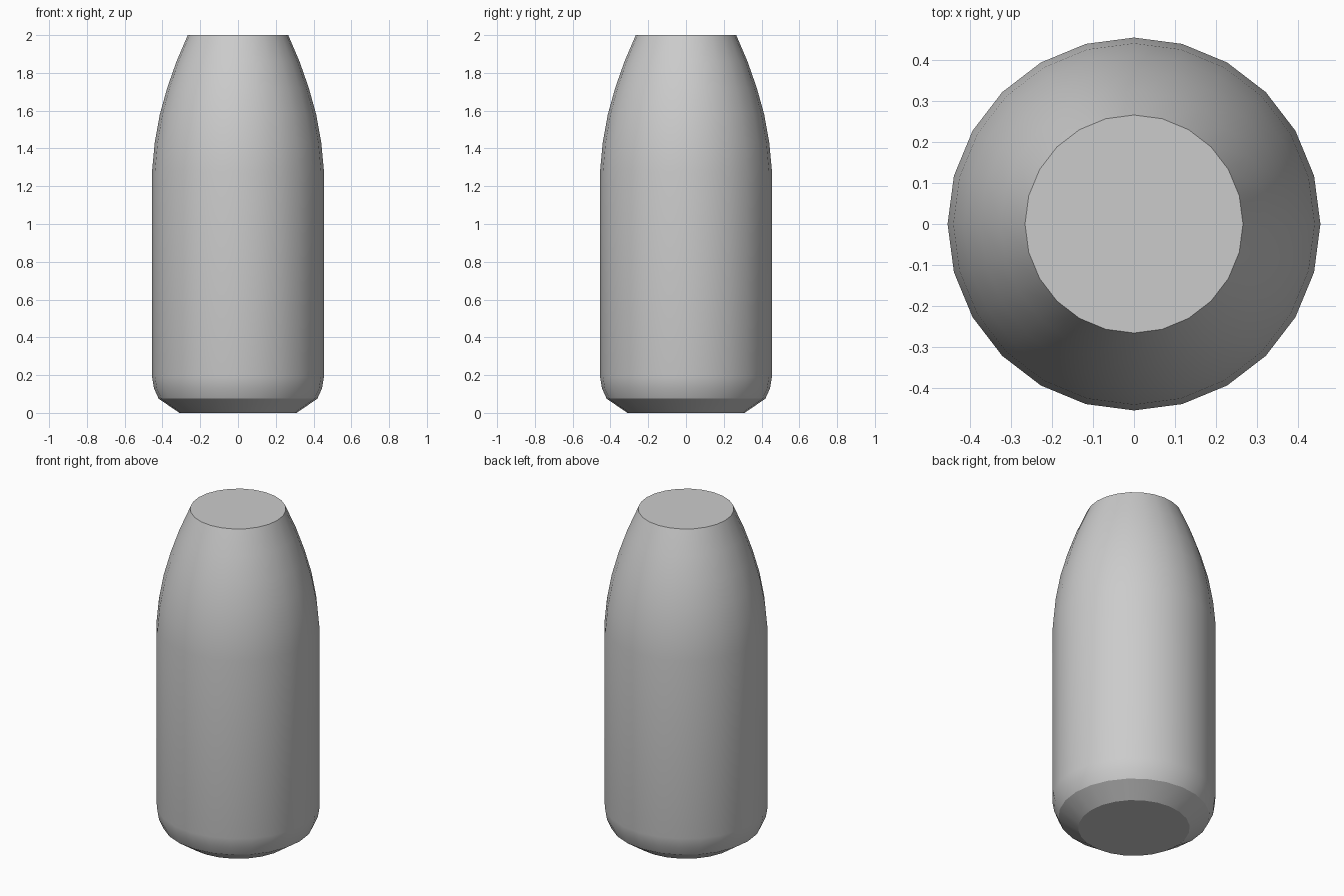
import bpy
import bmesh
import math

cube = bpy.data.objects.get("Cube")
if cube:
    bpy.data.objects.remove(cube)

SIDES = 24

# Single grey material
grey = bpy.data.materials.new("plain grey")
grey.use_nodes = True
colour = (0.6, 0.6, 0.6, 1)
grey.diffuse_color = colour
grey.node_tree.nodes["Principled BSDF"].inputs["Base Color"].default_value = colour

# Outline from the base rim up to the cut nose: radius, height
profile = [(0.31, 0), (0.42, 0.075), (0.445, 0.13), (0.455, 0.19),
           (0.455, 1.28), (0.441, 1.43), (0.414, 1.58),
           (0.375, 1.72), (0.326, 1.86), (0.266, 2)]


def lathe(name, outline):
    """Turn an outline about the z axis and cap both ends."""
    bm = bmesh.new()
    rings = []
    for radius, height in outline:
        angles = [math.tau * i / SIDES for i in range(SIDES)]
        rings.append([bm.verts.new((radius * math.cos(a), radius * math.sin(a), height))
                      for a in angles])
    for low, high in zip(rings, rings[1:]):
        for i in range(SIDES):
            j = (i + 1) % SIDES
            bm.faces.new((low[i], low[j], high[j], high[i]))
    bm.faces.new(rings[0][::-1])
    bm.faces.new(rings[-1])
    mesh = bpy.data.meshes.new(name)
    bm.to_mesh(mesh)
    bm.free()
    mesh.materials.append(grey)
    obj = bpy.data.objects.new(name, mesh)
    bpy.context.collection.objects.link(obj)
    return obj


# Tapered body with flat nose and bevelled base
body = lathe("tapered_body", profile)
bpy.ops.object.select_all(action="DESELECT")
body.select_set(True)
bpy.context.view_layer.objects.active = body
bpy.ops.object.shade_smooth_by_angle(angle=math.radians(28))
